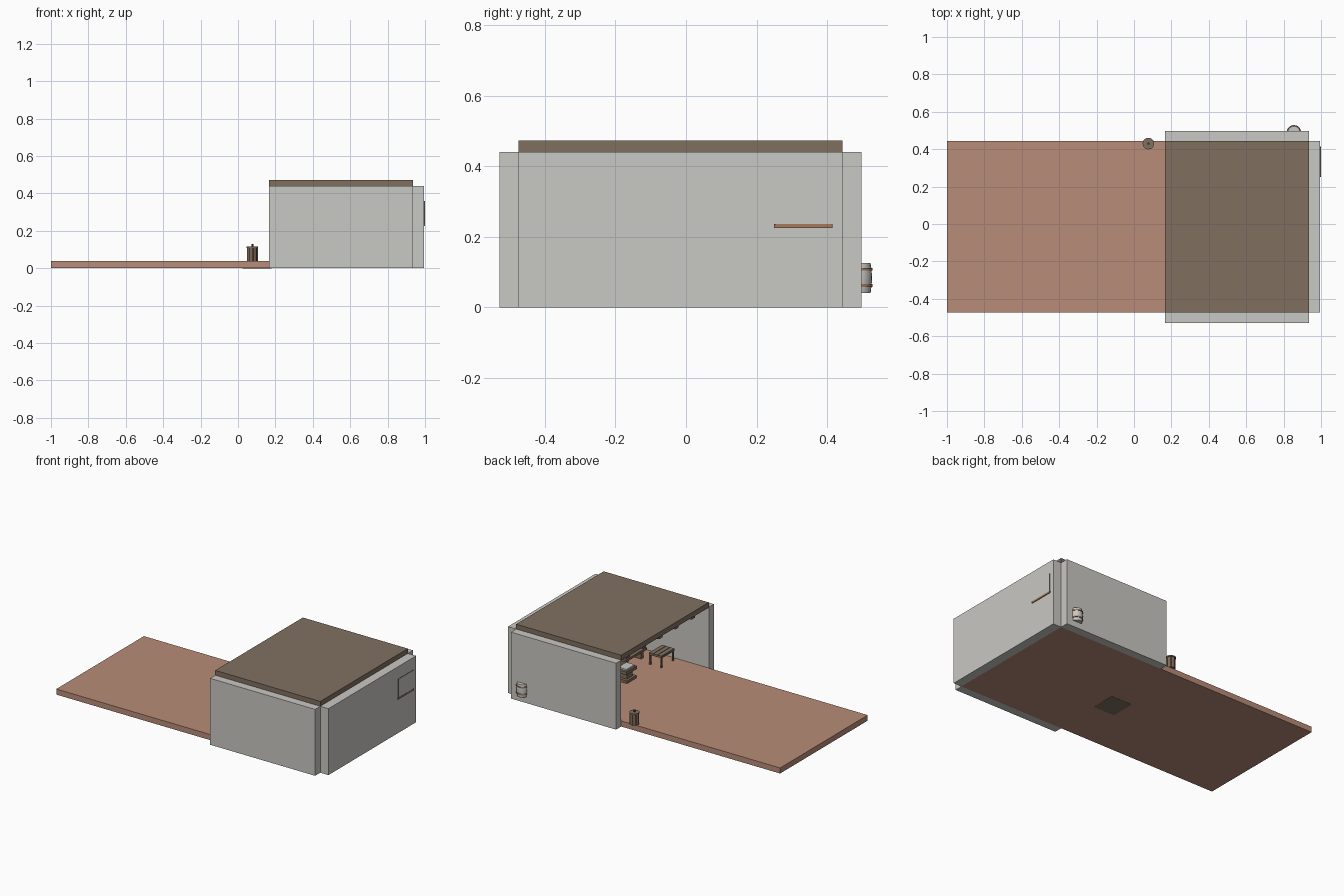
import bpy, bmesh, math

if "Cube" in bpy.data.objects:
    bpy.data.objects.remove(bpy.data.objects["Cube"])


def material(name, rgb):
    m = bpy.data.materials.new(name)
    m.diffuse_color = (*rgb, 1)
    m.use_nodes = True
    m.node_tree.nodes["Principled BSDF"].inputs["Base Color"].default_value = m.diffuse_color
    return m


CLAY = material("clay", (0.48, 0.262, 0.188))
STONE = material("stone", (0.584, 0.578, 0.546))
ROOF = material("roof_brown", (0.216, 0.162, 0.117))
WOOD = material("wood", (0.22, 0.15, 0.10))
TRIM = material("trim_brown", (0.36, 0.19, 0.115))
DARK = material("dark_frame", (0.06, 0.05, 0.045))


def finish(name, bm, mat):
    bmesh.ops.recalc_face_normals(bm, faces=bm.faces)
    me = bpy.data.meshes.new(name)
    bm.to_mesh(me)
    bm.free()
    me.materials.append(mat)
    ob = bpy.data.objects.new(name, me)
    bpy.context.collection.objects.link(ob)
    return ob


def box(name, x, y, z, mat):
    """Box from (min, max) ranges on each axis."""
    bm = bmesh.new()
    bmesh.ops.create_cube(bm, size=1)
    for v in bm.verts:
        for i, r in enumerate((x, y, z)):
            v.co[i] = r[0] if v.co[i] < 0 else r[1]
    return finish(name, bm, mat)


def lathe(name, x, y, profile, mat, sides=20, flute=0.0):
    """Closed round body from (radius, height) points, optionally fluted."""
    bm = bmesh.new()
    rings = []
    for r, z in profile:
        ring = []
        for i in range(sides):
            a = math.tau * i / sides
            rr = r * (1 - flute * (i // 2 % 2))
            ring.append(bm.verts.new((x + rr * math.cos(a), y + rr * math.sin(a), z)))
        rings.append(ring)
    for lo, hi in zip(rings, rings[1:]):
        for i in range(sides):
            j = (i + 1) % sides
            bm.faces.new((lo[i], lo[j], hi[j], hi[i]))
    bm.faces.new(rings[0])
    bm.faces.new(rings[-1])
    return finish(name, bm, mat)


def table(name, x, y, top, leg, mat):
    """Slab on four legs standing on the floor."""
    box(name + "_top", x, y, (top - 0.01, top), mat)
    for i, lx in enumerate((x[0] + 0.007, x[1] - 0.007)):
        for j, ly in enumerate((y[0] + 0.007, y[1] - 0.007)):
            box(f"{name}_leg_{i}{j}", (lx - leg, lx + leg), (ly - leg, ly + leg),
                (FLOOR, top - 0.01), mat)


FLOOR = 0.037

# Shell: floor slab, three walls, roof slab
box("floor", (-1, 0.935), (-0.474, 0.443), (0, FLOOR), CLAY)
box("left_wall", (0.165, 0.935), (0.443, 0.497), (0, 0.44), STONE)
box("right_wall", (0.165, 0.935), (-0.528, -0.474), (0, 0.44), STONE)
box("end_wall", (0.935, 0.995), (-0.474, 0.443), (0, 0.44), STONE)
box("roof", (0.165, 0.935), (-0.474, 0.443), (0.438, 0.472), ROOF)
box("floor_hatch", (0.025, 0.18), (-0.155, 0.01), (-0.001, 0.004), ROOF)

# Ceiling beams
for i in range(5):
    y = -0.34 + 0.17 * i
    box(f"ceiling_beam_{i}", (0.185, 0.935), (y - 0.018, y + 0.018), (0.41, 0.438), WOOD)

# Thin board with a ledge on the outside of the end wall
box("board_frame", (0.985, 0.9975), (0.255, 0.412), (0.235, 0.358), DARK)
box("board_face", (0.9975, 0.9985), (0.255, 0.412), (0.235, 0.358), STONE)
box("board_ledge", (0.985, 1.0), (0.25, 0.415), (0.225, 0.236), TRIM)

# Pale keg set into the side wall, with hoops
lathe("keg", 0.855, 0.49, [(0.033, 0.04), (0.036, 0.062), (0.037, 0.083),
                           (0.036, 0.105), (0.033, 0.125)], STONE)
for i, z in enumerate((0.062, 0.108)):
    lathe(f"keg_hoop_{i}", 0.855, 0.49, [(0.039, z - 0.004), (0.039, z + 0.004)], TRIM)

# Staved bin with lid and knob
lathe("bin", 0.077, 0.43, [(0.029, FLOOR), (0.029, 0.11)], WOOD, 32, 0.13)
lathe("bin_lid", 0.077, 0.43, [(0.031, 0.108), (0.031, 0.116)], ROOF)
lathe("bin_knob", 0.077, 0.43, [(0.006, 0.116), (0.006, 0.128)], DARK, 10)

# Plank table
table("table", (0.395, 0.49), (-0.445, -0.31), 0.112, 0.005, WOOD)
for i in range(3):
    x = 0.397 + 0.031 * i
    box(f"table_plank_{i}", (x, x + 0.028), (-0.445, -0.31), (0.112, 0.116), ROOF)

# Long bench behind the table
box("bench_seat", (0.56, 0.65), (-0.39, -0.17), (0.085, 0.10), WOOD)
for i, y in enumerate((-0.37, -0.21)):
    box(f"bench_support_{i}", (0.57, 0.64), (y, y + 0.025), (FLOOR, 0.085), WOOD)

# Work block with a pale slab on top
box("block_base", (0.44, 0.52), (-0.11, -0.01), (FLOOR, 0.055), WOOD)
box("block_stem", (0.455, 0.505), (-0.09, -0.03), (0.055, 0.095), WOOD)
box("block_top", (0.44, 0.52), (-0.115, -0.005), (0.095, 0.115), ROOF)
box("block_slab", (0.45, 0.51), (-0.105, -0.02), (0.115, 0.125), STONE)

# Soften only the round parts
for ob in bpy.data.objects:
    ob.select_set(ob.name.startswith("keg"))
bpy.context.view_layer.objects.active = bpy.data.objects["keg"]
bpy.ops.object.shade_smooth_by_angle(angle=math.radians(35))
